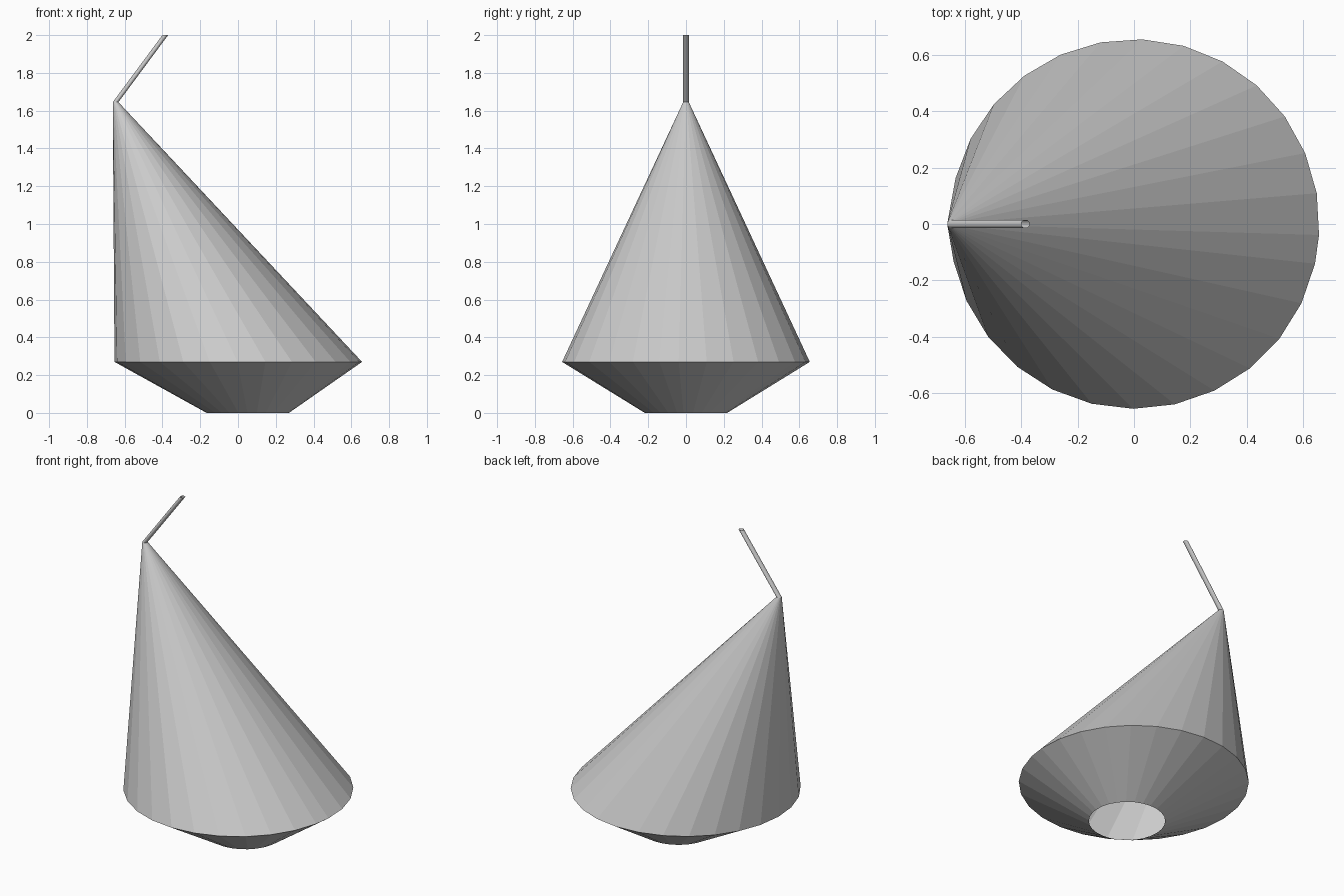
import bpy
import bmesh
from math import cos, sin, radians

if "Cube" in bpy.data.objects:
    bpy.data.objects.remove(bpy.data.objects["Cube"])

SIDES = 28
# Each ring: centre x, z, radius
RINGS = [
    (0.052, 0.0, 0.218),    # open bottom rim
    (0.002, 0.27, 0.656),   # widest edge
    (-0.648, 1.645, 0.015), # leaning tip
    (-0.385, 2.0, 0.015),   # open end of the bent stem
]

# 13 degree steps leave one narrower facet at the seam
angles = [radians(-12.3 + 8.9 + 13.0 * i) for i in range(SIDES)]


def loft(name, rings):
    """Skin an open tube through horizontal rings, flat shaded."""
    bm = bmesh.new()
    loops = [[bm.verts.new((x + r * cos(a), r * sin(a), z)) for a in angles]
             for x, z, r in rings]
    for low, high in zip(loops, loops[1:]):
        for i in range(SIDES):
            j = (i + 1) % SIDES
            bm.faces.new((low[i], low[j], high[j], high[i]))
    mesh = bpy.data.meshes.new(name)
    bm.to_mesh(mesh)
    bm.free()
    obj = bpy.data.objects.new(name, mesh)
    bpy.context.collection.objects.link(obj)
    return obj


# Flared base and leaning cone
loft("cone_body", RINGS[:3])
# Thin bent stem at the tip
loft("stem", RINGS[2:])
